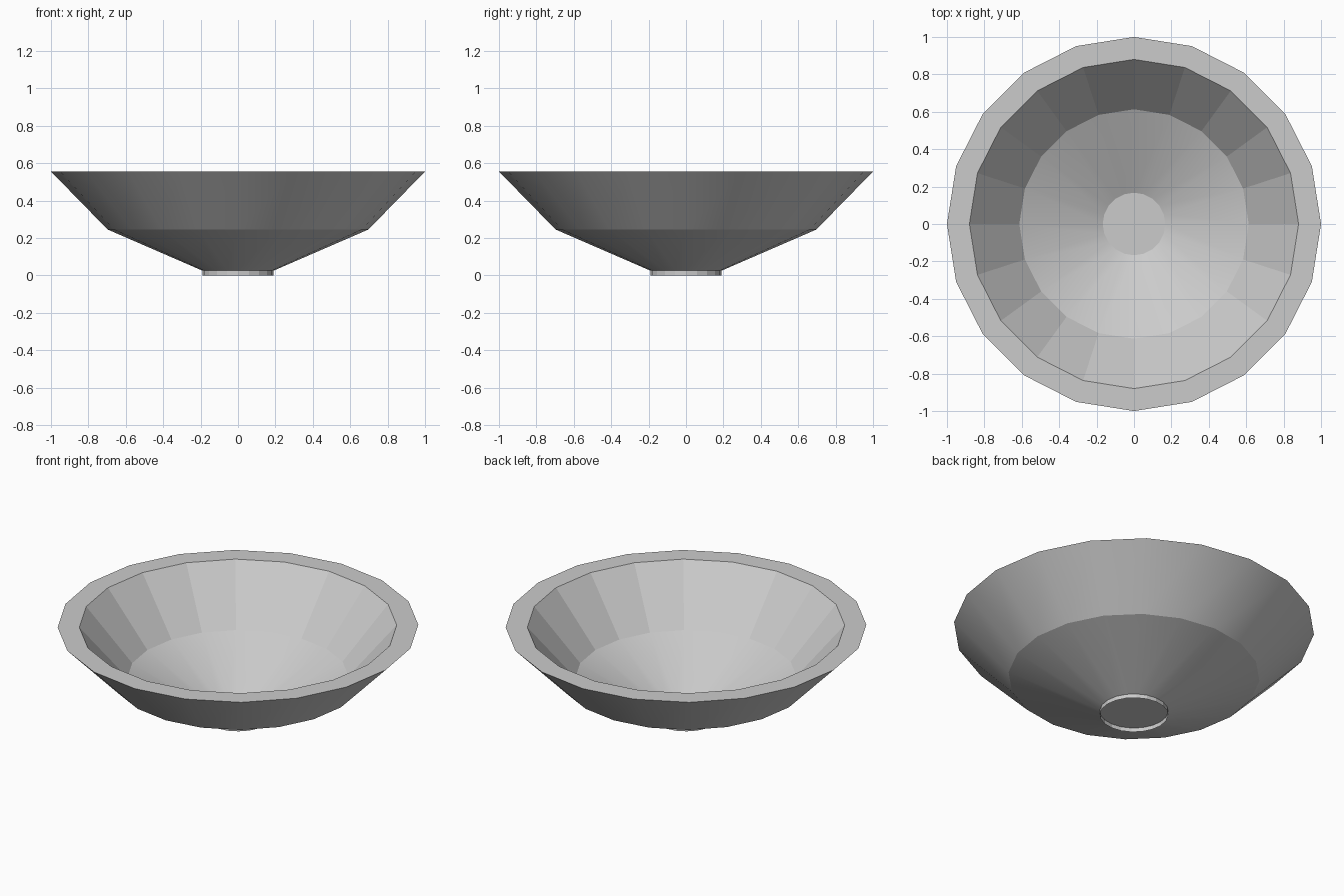
import bpy, bmesh, math

if "Cube" in bpy.data.objects:
    bpy.data.objects.remove(bpy.data.objects["Cube"])

SIDES = 20
SHRINK = 0.88          # inner wall relative to the outer wall
RIM, KINK, BASE = (1.0, 0.555), (0.697, 0.245), (0.19, 0.025)


def lathe(name, profile, smooth, cap_start=False, cap_end=False):
    """Revolve (radius, z) points; smooth holds one flag per band."""
    bm = bmesh.new()
    rings = []
    for r, z in profile:
        rings.append([bm.verts.new((r * math.cos(2 * math.pi * i / SIDES),
                                    r * math.sin(2 * math.pi * i / SIDES), z))
                      for i in range(SIDES)])
    for a, b, is_smooth in zip(rings, rings[1:], smooth):
        for i in range(SIDES):
            j = (i + 1) % SIDES
            face = bm.faces.new((a[i], a[j], b[j], b[i]))
            face.smooth = is_smooth
    if cap_start:
        bm.faces.new(list(reversed(rings[0])))
    if cap_end:
        bm.faces.new(rings[-1])
    # Keep every horizontal ring crisp
    for ring in rings:
        for i in range(SIDES):
            edge = bm.edges.get((ring[i], ring[(i + 1) % SIDES]))
            if edge:
                edge.smooth = False
    mesh = bpy.data.meshes.new(name)
    bm.to_mesh(mesh)
    bm.free()
    obj = bpy.data.objects.new(name, mesh)
    bpy.context.collection.objects.link(obj)
    return obj


# Bowl: outside from base to rim, flat lip, then inside down to the floor
inner = [(RIM[0] * SHRINK, RIM[1]), (KINK[0] * SHRINK, KINK[1]),
         (BASE[0] * SHRINK, BASE[1] + 0.005)]
lathe("bowl", [BASE, KINK, RIM] + inner,
      [True, True, False, False, True], cap_start=True, cap_end=True)

# Foot: thin open ring under the bowl
lathe("foot_ring", [(BASE[0], 0.0), BASE], [False])
